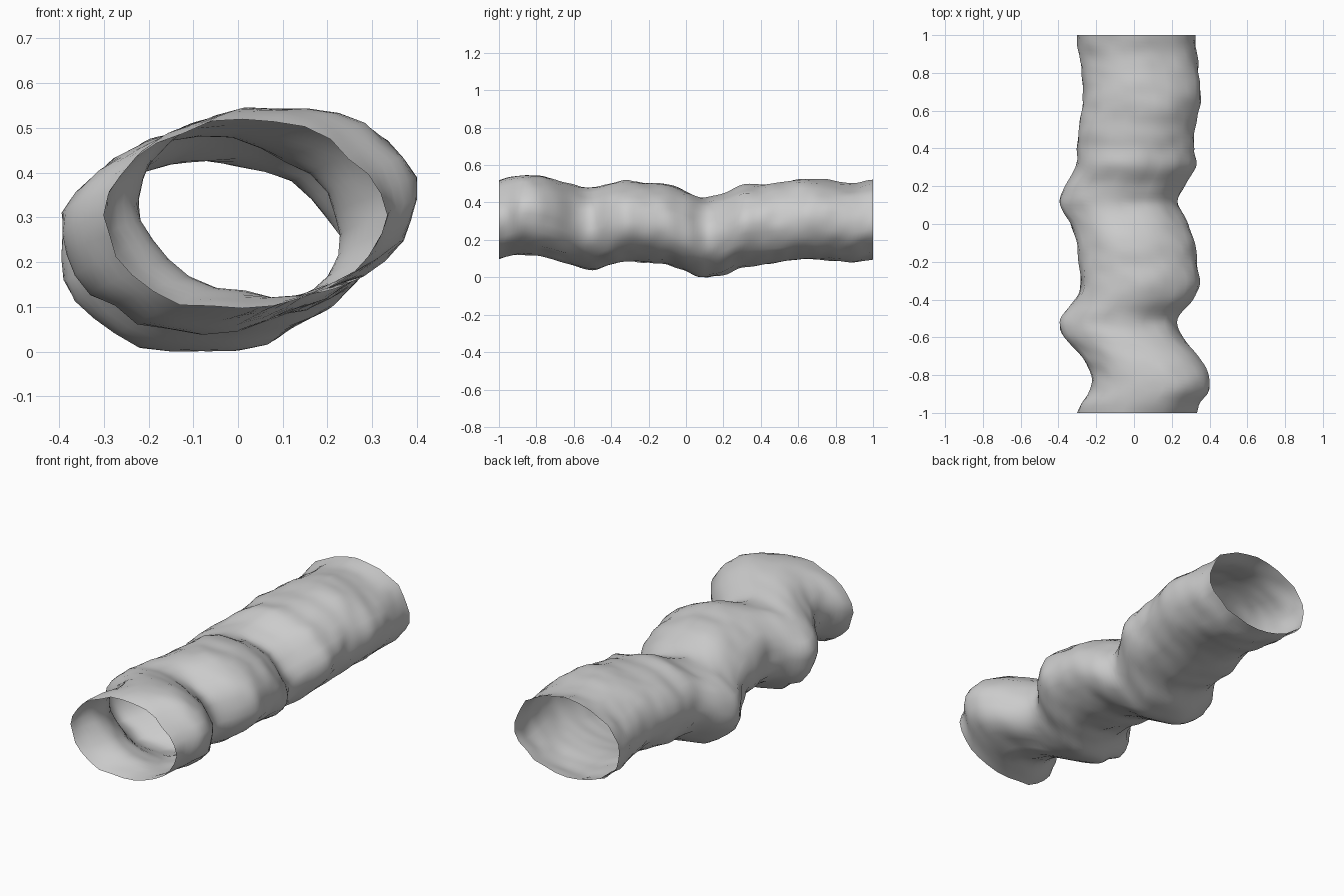
import bpy, bmesh, math
from mathutils import Vector, noise

if "Cube" in bpy.data.objects:
    bpy.data.objects.remove(bpy.data.objects["Cube"])

SIDES, RINGS = 28, 100
RX, RZ = 0.313, 0.213

# Winding centre line: (y, x, z)
PATH = [(-1, .01, .318), (-.95, .03, .335), (-.88, .08, .352), (-.8, .085, .35),
        (-.7, .035, .328), (-.6, -.055, .293), (-.53, -.085, .276), (-.48, -.07, .277),
        (-.4, .0, .298), (-.32, .03, .31), (-.2, .015, .305), (-.1, .005, .295),
        (0, -.025, .255), (.07, -.065, .226), (.12, -.08, .222), (.2, -.05, .245),
        (.3, .005, .29), (.4, .01, .298), (.5, .015, .308), (.65, .04, .325),
        (.8, .03, .31), (.9, .018, .303), (1, .01, .32)]


def centre(y):
    """Smooth interpolation along the centre line."""
    i = 0
    while i < len(PATH) - 2 and y > PATH[i + 1][0]:
        i += 1
    p1, p2 = PATH[i], PATH[i + 1]
    p0, p3 = PATH[max(i - 1, 0)], PATH[min(i + 2, len(PATH) - 1)]
    h = p2[0] - p1[0]
    t = (y - p1[0]) / h
    out = []
    for k in (1, 2):
        m1 = (p2[k] - p0[k]) / (p2[0] - p0[0]) * h
        m2 = (p3[k] - p1[k]) / (p3[0] - p1[0]) * h
        out.append((2*t**3 - 3*t**2 + 1) * p1[k] + (t**3 - 2*t**2 + t) * m1
                   + (3*t**2 - 2*t**3) * p2[k] + (t**3 - t**2) * m2)
    return out


# Rocky open-ended tunnel wall
bm = bmesh.new()
rings = []
for j in range(RINGS + 1):
    y = -1 + 2 * j / RINGS
    cx, cz = centre(y)
    ring = []
    for i in range(SIDES):
        a = 2 * math.pi * i / SIDES
        c, s = math.cos(a), math.sin(a)
        # broad lumps plus finer roughness
        d = 0.016 * noise.noise(Vector((c * 2.6, y * 4, s * 2.6)))
        d += 0.012 * noise.noise(Vector((c * 5 + 9, y * 11, s * 5)))
        ring.append(bm.verts.new((cx + (RX + d) * c, y, cz + (RZ + d) * s)))
    rings.append(ring)
for r0, r1 in zip(rings, rings[1:]):
    for i in range(SIDES):
        k = (i + 1) % SIDES
        bm.faces.new((r0[i], r0[k], r1[k], r1[i]))

# Rest on the ground
low = min(v.co.z for v in bm.verts)
bmesh.ops.translate(bm, verts=bm.verts, vec=(0, 0, -low))
for f in bm.faces:
    f.smooth = True
bmesh.ops.recalc_face_normals(bm, faces=bm.faces)

mesh = bpy.data.meshes.new("cave_tunnel")
bm.to_mesh(mesh)
bm.free()
tunnel = bpy.data.objects.new("cave_tunnel", mesh)
bpy.context.collection.objects.link(tunnel)
